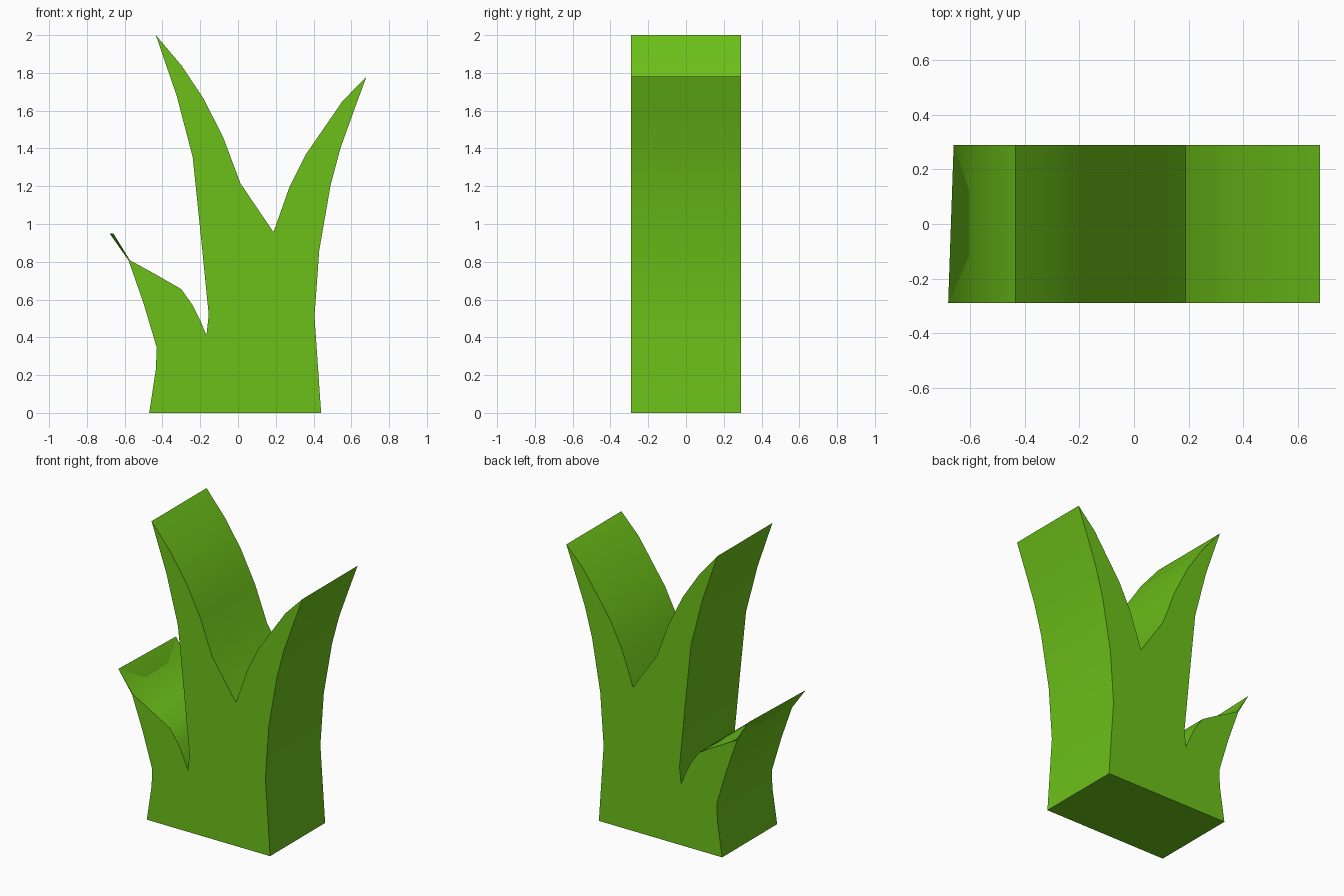
import bpy, bmesh, math

if "Cube" in bpy.data.objects:
    bpy.data.objects.remove(bpy.data.objects["Cube"])

HALF = 0.29  # half depth along y

# outlines of the tuft in (x, z), counter-clockwise seen from the front
right_blade = [(0.44, 0), (0.405, 0.51), (0.43, 0.86), (0.49, 1.205), (0.542, 1.40),
               (0.61, 1.59), (0.68, 1.78),
               (0.553, 1.65), (0.357, 1.365), (0.272, 1.195), (0.188, 0.957)]
tall_blade = [(0.013, 1.215), (-0.077, 1.455), (-0.18, 1.66), (-0.30, 1.84), (-0.435, 2.0),
              (-0.325, 1.68), (-0.24, 1.355), (-0.20, 0.97), (-0.155, 0.52), (-0.167, 0.41)]
small_blade = [(-0.20, 0.49), (-0.24, 0.57), (-0.30, 0.655), (-0.43, 0.73), (-0.572, 0.808),
               (-0.68, 0.95),
               (-0.579, 0.806), (-0.50, 0.58), (-0.43, 0.345), (-0.435, 0.23), (-0.47, 0)]
outline = right_blade + tall_blade + small_blade
small_tip = (-0.68, 0.95)

# extrude the outline through the depth; the small blade's tip skews slightly
bm = bmesh.new()
front = [bm.verts.new((x, -HALF, z)) for x, z in outline]
back = [bm.verts.new((x + (0.02 if (x, z) == small_tip else 0), HALF, z)) for x, z in outline]
bm.faces.new(front)
bm.faces.new(back[::-1])
n = len(outline)
for i in range(n):
    j = (i + 1) % n
    bm.faces.new((front[j], front[i], back[i], back[j]))
bmesh.ops.recalc_face_normals(bm, faces=bm.faces)

mesh = bpy.data.meshes.new("grass_tuft")
bm.to_mesh(mesh)
bm.free()
tuft = bpy.data.objects.new("grass_tuft", mesh)
bpy.context.collection.objects.link(tuft)

# leaf green
green = bpy.data.materials.new("leaf_green")
green.diffuse_color = (0.15, 0.53, 0.01, 1)
green.use_nodes = True
green.node_tree.nodes["Principled BSDF"].inputs["Base Color"].default_value = green.diffuse_color
mesh.materials.append(green)

# soft blade edges, sharp caps
bpy.context.view_layer.objects.active = tuft
tuft.select_set(True)
bpy.ops.object.shade_smooth_by_angle(angle=math.radians(40))
